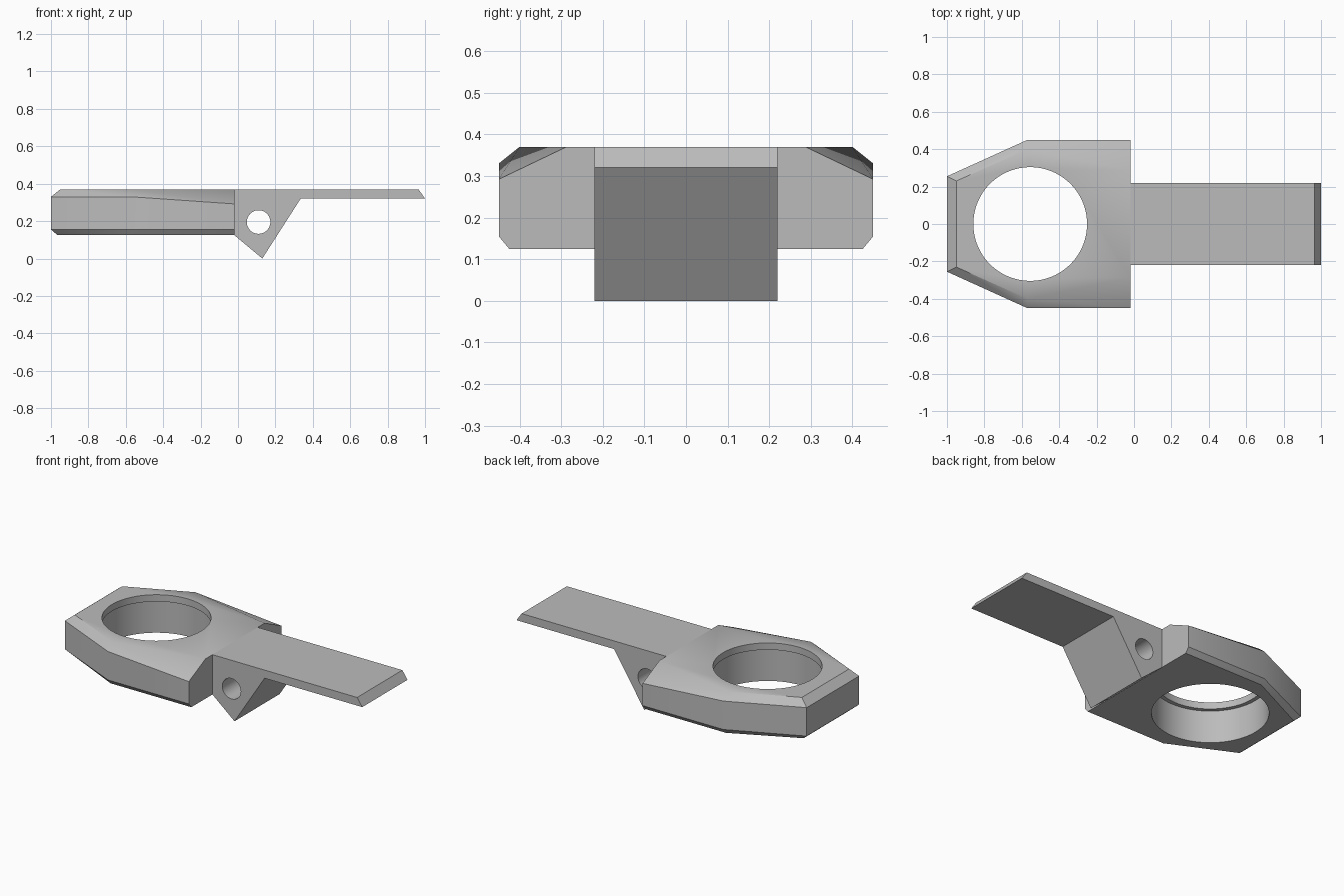
import bpy
import bmesh
import math
from mathutils import Vector, Matrix

default = bpy.data.objects.get("Cube")
if default:
    bpy.data.objects.remove(default, do_unlink=True)

grey = bpy.data.materials.new("plain grey")
grey.use_nodes = True
grey.diffuse_color = (0.5, 0.5, 0.5, 1)
grey.node_tree.nodes["Principled BSDF"].inputs["Base Color"].default_value = (0.5, 0.5, 0.5, 1)


def make_object(name, bm):
    bmesh.ops.recalc_face_normals(bm, faces=bm.faces)
    mesh = bpy.data.meshes.new(name)
    bm.to_mesh(mesh)
    bm.free()
    mesh.materials.append(grey)
    obj = bpy.data.objects.new(name, mesh)
    bpy.context.collection.objects.link(obj)
    return obj


def select_only(obj):
    bpy.ops.object.select_all(action='DESELECT')
    obj.select_set(True)
    bpy.context.view_layer.objects.active = obj


def drill(target, centre, radius, depth, axis='Z', segments=96):
    """Cut a round hole through the target, then discard the cutter."""
    bm = bmesh.new()
    turn = Matrix.Rotation(math.pi / 2, 4, 'X') if axis == 'Y' else Matrix()
    bmesh.ops.create_cone(bm, cap_ends=True, segments=segments, radius1=radius,
                          radius2=radius, depth=depth,
                          matrix=Matrix.Translation(centre) @ turn)
    cutter = make_object("hole_cutter", bm)
    cutter.hide_render = True
    mod = target.modifiers.new("hole", 'BOOLEAN')
    mod.operation = 'DIFFERENCE'
    mod.solver = 'EXACT'
    mod.object = cutter
    select_only(target)
    bpy.ops.object.modifier_apply(modifier=mod.name)
    bpy.data.objects.remove(cutter, do_unlink=True)


# Ring body: chamfered block, symmetric across y, as the hull of its corners
BOTTOM, TOP = 0.125, 0.37
corners = [
    (-0.965, 0.235, BOTTOM), (-0.57, 0.425, BOTTOM), (-0.02, 0.425, BOTTOM),
    (-1.0, 0.255, 0.155), (-0.57, 0.45, 0.155), (-0.02, 0.45, 0.155),
    (-1.0, 0.255, 0.33), (-0.57, 0.45, 0.33), (-0.02, 0.45, 0.292),
    (-0.95, 0.23, TOP), (-0.57, 0.40, TOP), (-0.02, 0.287, TOP),
]
bm = bmesh.new()
for x, y, z in corners:
    for side in (1, -1):
        bm.verts.new((x, side * y, z))
bmesh.ops.convex_hull(bm, input=bm.verts)
bmesh.ops.dissolve_limit(bm, angle_limit=math.radians(1), verts=bm.verts, edges=bm.edges)
body = make_object("ring_body", bm)

# Main bore, leaving a thin lip at the top
drill(body, Vector((-0.555, 0, 0)), 0.328, 0.656)
drill(body, Vector((-0.555, 0, 0.25)), 0.304, 1.0)

# Tongue with the pointed lug below it
profile = [(-0.02, TOP), (-0.02, BOTTOM), (0.13, 0.0), (0.335, 0.32), (1.0, 0.32), (0.965, TOP)]
bm = bmesh.new()
face = bm.faces.new([bm.verts.new((x, -0.22, z)) for x, z in profile])
extruded = bmesh.ops.extrude_face_region(bm, geom=[face])
bmesh.ops.translate(bm, vec=(0, 0.44, 0),
                    verts=[v for v in extruded["geom"] if isinstance(v, bmesh.types.BMVert)])
tongue = make_object("tongue_and_lug", bm)

# Cross pin hole in the lug
drill(tongue, Vector((0.11, 0, 0.195)), 0.063, 1.0, axis='Y', segments=48)

for obj in (body, tongue):
    select_only(obj)
    bpy.ops.object.shade_smooth_by_angle(angle=math.radians(30))
